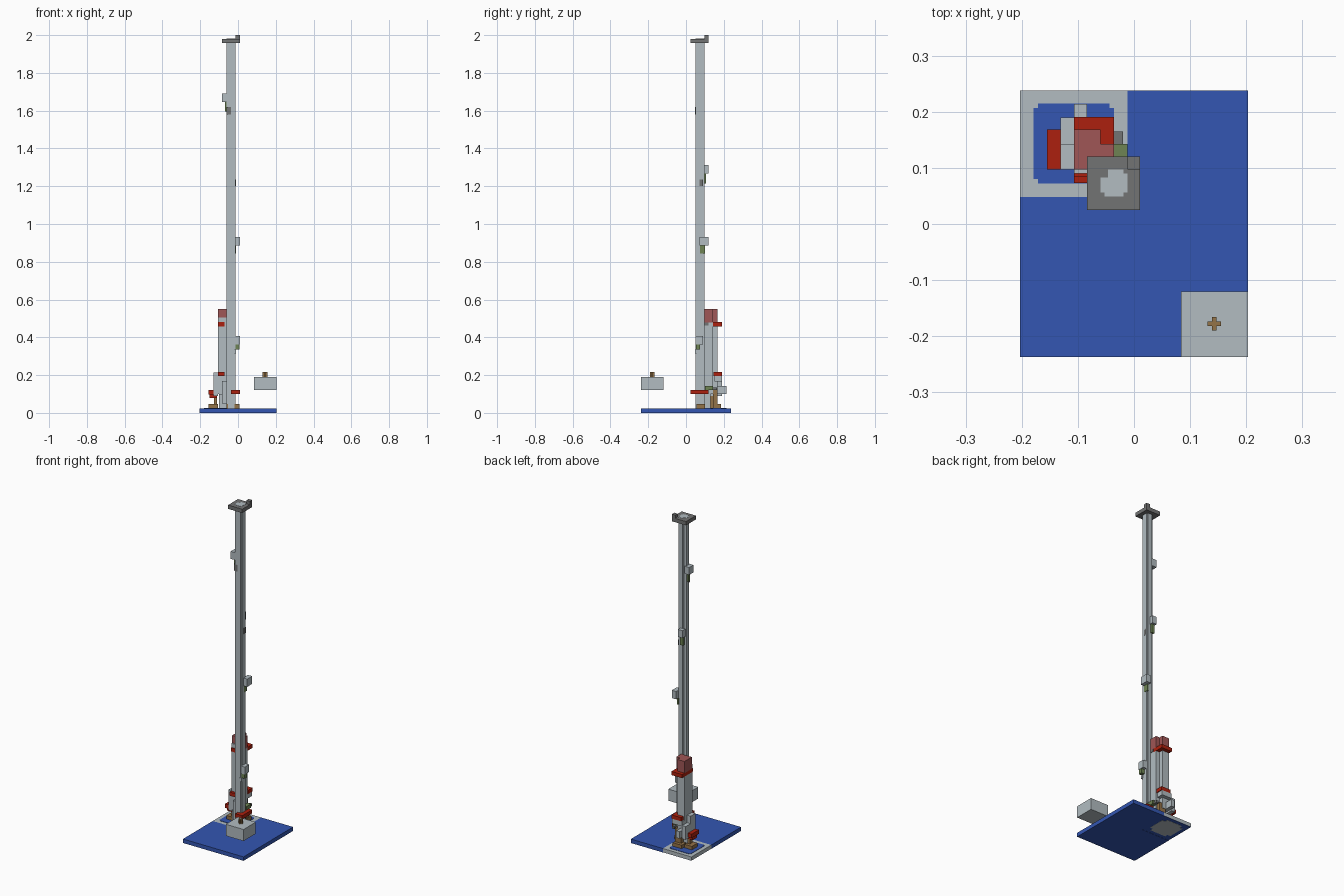
import bpy, bmesh

old = bpy.data.objects.get("Cube")
if old:
    bpy.data.objects.remove(old, do_unlink=True)


def srgb(r, g, b):
    lin = [((c / 255 + 0.055) / 1.055) ** 2.4 for c in (r, g, b)]
    return (*lin, 1)


def material(name, *rgb):
    m = bpy.data.materials.new(name)
    m.use_nodes = True
    m.diffuse_color = srgb(*rgb)
    m.node_tree.nodes["Principled BSDF"].inputs["Base Color"].default_value = srgb(*rgb)
    return m


BLUE = material("blue", 51, 86, 178)
GREY = material("light grey", 178, 188, 193)
DARK = material("dark grey", 114, 115, 115)
RED = material("red", 172, 32, 14)
PINK = material("dusty pink", 160, 86, 86)
BROWN = material("brown", 148, 115, 72)
OLIVE = material("olive green", 110, 132, 84)


def prism(name, mat, outline, z):
    """Extrude a flat outline between two heights."""
    bm = bmesh.new()
    face = bm.faces.new([bm.verts.new((x, y, z[0])) for x, y in outline])
    top = bmesh.ops.extrude_face_region(bm, geom=[face])["geom"]
    moved = [v for v in top if isinstance(v, bmesh.types.BMVert)]
    bmesh.ops.translate(bm, verts=moved, vec=(0, 0, z[1] - z[0]))
    bmesh.ops.recalc_face_normals(bm, faces=bm.faces)
    me = bpy.data.meshes.new(name)
    bm.to_mesh(me)
    bm.free()
    me.materials.append(mat)
    ob = bpy.data.objects.new(name, me)
    bpy.context.collection.objects.link(ob)
    return ob


def box(name, mat, x, y, z):
    return prism(name, mat, [(x[0], y[0]), (x[1], y[0]), (x[1], y[1]), (x[0], y[1])], z)


def notched(x, y, n):
    """Rectangle with a square notch of size n[i] in each corner."""
    a, b, c, d = n
    (l, r), (f, k) = x, y
    return [(l + a, f), (r - b, f), (r - b, f + b), (r, f + b),
            (r, k - c), (r - c, k - c), (r - c, k), (l + d, k),
            (l + d, k - d), (l, k - d), (l, f + a), (l + a, f + a)]


# Ground slab with a paved corner
L, R, F, K = -0.203, 0.203, -0.237, 0.238
PX, PY, TOP = -0.012, 0.048, 0.024
prism("ground", BLUE, [(L, F), (R, F), (R, K), (PX, K), (PX, PY), (L, PY)], (0, TOP))
box("paved_corner", GREY, (L, PX), (PY, K), (0.002, TOP))
box("paving_underside", BLUE, (L, PX), (PY, K), (0.001, 0.002))
pool_x, pool_y = (-0.179, -0.036), (0.072, 0.215)
prism("pool_bottom", GREY, notched(pool_x, pool_y, [0.02] * 4), (0, 0.002))
prism("pool", BLUE, notched(pool_x, pool_y, [0.008] * 4), (TOP, TOP + 0.002))

# Floating block with a cross shaped knob
box("floating_block", GREY, (0.084, R), (F, -0.12), (0.12, 0.19))
cx, cy = 0.143, -0.178
prism("knob", BROWN, notched((cx - 0.012, cx + 0.012), (cy - 0.012, cy + 0.012), [0.008] * 4), (0.19, 0.216))

# Tall mast with notched corners and a flat cap
prism("mast", GREY, notched((-0.06, -0.012), (0.049, 0.097), [0.007, 0.007, 0.007, 0.014]), (TOP, 1.981))
box("mast_cap", DARK, (-0.084, 0.011), (0.025, 0.12), (1.957, 1.98))
box("cap_post", DARK, (-0.012, 0.011), (0.097, 0.12), (1.98, 2.0))

# Fittings climbing round the mast, each with a small bracket beneath
fittings = [
    ((-0.084, -0.053), (0.049, 0.09), (1.645, 1.69)),
    ((-0.06, -0.03), (0.09, 0.12), (1.267, 1.312)),
    ((-0.018, 0.011), (0.072, 0.12), (0.885, 0.932)),
    ((-0.014, 0.011), (0.049, 0.09), (0.362, 0.408)),
]
for i, (x, y, z) in enumerate(fittings):
    box("fitting_%d" % i, GREY, x, y, z)
box("bracket_0", DARK, (-0.061, -0.038), (0.048, 0.066), (1.58, 1.62))
box("bracket_0_rear", OLIVE, (-0.068, -0.055), (0.06, 0.075), (1.595, 1.645))
box("bracket_1", DARK, (-0.04, -0.011), (0.072, 0.09), (1.2, 1.235))
box("bracket_1_rear", OLIVE, (-0.055, -0.036), (0.093, 0.107), (1.215, 1.267))
box("bracket_2", OLIVE, (-0.02, -0.01), (0.074, 0.1), (0.845, 0.885))
box("bracket_3", OLIVE, (-0.014, 0.008), (0.052, 0.074), (0.335, 0.374))
box("bracket_3_foot", GREY, (-0.022, -0.01), (0.047, 0.06), (0.315, 0.335))

# Booster column beside the mast
column = [(-0.107, 0.097), (-0.036, 0.097), (-0.036, 0.143),
          (-0.06, 0.143), (-0.06, 0.168), (-0.107, 0.168)]
prism("column", GREY, column, (0.1, 0.478))
prism("column_top", PINK, column, (0.478, 0.55))
box("column_front_panel", GREY, (-0.107, -0.06), (0.09, 0.097), (0.215, 0.505))

# Red collars around the column
box("upper_collar", RED, (-0.107, -0.036), (0.12, 0.191), (0.458, 0.48))
box("upper_collar_front", RED, (-0.107, -0.072), (0.085, 0.12), (0.458, 0.48))
box("upper_clamp", DARK, (-0.05, -0.034), (0.085, 0.12), (0.463, 0.479))
box("lower_collar", RED, (-0.1, -0.036), (0.145, 0.19), (0.194, 0.216))
box("lower_collar_front", RED, (-0.107, -0.072), (0.073, 0.097), (0.194, 0.216))

# Side housing and lower machinery
box("side_housing", GREY, (-0.131, -0.107), (0.097, 0.143), (0.09, 0.215))
box("side_housing_rear", GREY, (-0.131, -0.107), (0.143, 0.19), (0.09, 0.17))
box("front_housing", GREY, (-0.084, -0.06), (0.073, 0.097), (0.05, 0.17))
box("rear_housing", GREY, (-0.107, -0.084), (0.165, 0.214), (0.1, 0.142))
box("rear_shelf", GREY, (-0.107, -0.04), (0.15, 0.19), (0.165, 0.194))
box("core", GREY, (-0.1, -0.036), (0.085, 0.13), (TOP, 0.1))
box("side_bumper", RED, (-0.155, -0.131), (0.097, 0.168), (0.098, 0.122))
box("side_bumper_drop", RED, (-0.15, -0.112), (0.11, 0.15), (0.078, 0.1))
box("mast_bumper", RED, (-0.036, 0.011), (0.025, 0.12), (0.1, 0.122))
box("green_link", OLIVE, (-0.036, -0.012), (0.1, 0.143), (0.12, 0.143))
box("dark_link", DARK, (-0.036, -0.02), (0.143, 0.165), (0.12, 0.135))

# Brown feet and legs
box("rear_leg", BROWN, (-0.084, -0.042), (0.143, 0.166), (TOP, 0.13))
box("side_foot", BROWN, (-0.155, -0.107), (0.11, 0.165), (TOP, 0.047))
box("side_leg", BROWN, (-0.128, -0.11), (0.12, 0.145), (0.047, 0.09))
box("rear_foot", BROWN, (-0.1, -0.04), (0.143, 0.185), (TOP, 0.047))
box("mast_foot", BROWN, (-0.06, 0.008), (0.055, 0.1), (TOP, 0.047))
